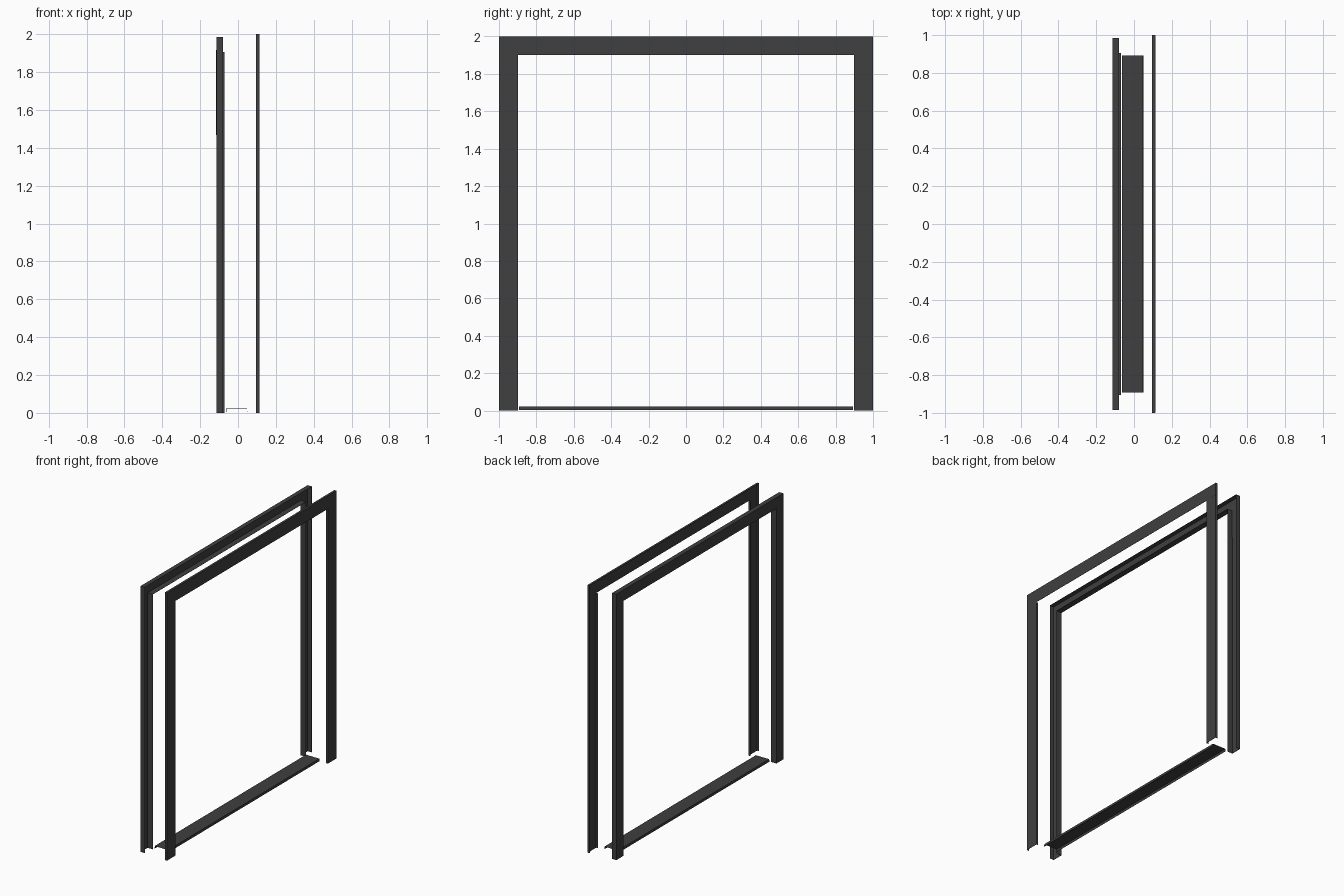
import bpy
import bmesh

cube = bpy.data.objects.get("Cube")
if cube:
    bpy.data.objects.remove(cube, do_unlink=True)

SHEET = 0.002  # metal thickness

dark_grey = bpy.data.materials.new("dark_grey_metal")
dark_grey.use_nodes = True
color = (0.05, 0.05, 0.05, 1)
dark_grey.diffuse_color = color
dark_grey.node_tree.nodes["Principled BSDF"].inputs["Base Color"].default_value = color


def loft(name, sections):
    """Join matching open cross-sections into a folded metal sheet."""
    bm = bmesh.new()
    rows = [[bm.verts.new(p) for p in section] for section in sections]
    for a, b in zip(rows, rows[1:]):
        for i in range(len(a) - 1):
            bm.faces.new((a[i], a[i + 1], b[i + 1], b[i]))
    bmesh.ops.recalc_face_normals(bm, faces=bm.faces)
    mesh = bpy.data.meshes.new(name)
    bm.to_mesh(mesh)
    bm.free()
    mesh.materials.append(dark_grey)
    obj = bpy.data.objects.new(name, mesh)
    bpy.context.collection.objects.link(obj)
    solid = obj.modifiers.new("thickness", "SOLIDIFY")
    solid.thickness = SHEET
    solid.offset = 0
    return obj


# Wall frame: channel swept up, across and down with mitred corners
# Profile pairs are (x, distance from the centre line of the opening)
channel = [(-0.08, 0.985), (-0.114, 0.985), (-0.114, 0.904), (-0.07, 0.904)]
top = 1.0
loft("channel_frame", [
    [(x, -d, 0) for x, d in channel],
    [(x, -d, top + d) for x, d in channel],
    [(x, d, top + d) for x, d in channel],
    [(x, d, 0) for x, d in channel],
])

# Cover trim: two legs with folded edges
FRONT, BACK, INNER, OUTER, HEAD = 0.112, 0.096, 0.9, 0.998, 1.902
for name, side in (("right_trim_leg", -1), ("left_trim_leg", 1)):
    leg = [(BACK, INNER), (FRONT, INNER), (FRONT, OUTER), (BACK, OUTER)]
    loft(name, [[(x, side * y, z) for x, y in leg] for z in (0, HEAD)])

# Cover trim: header with a return along the top and short end returns
head = [(FRONT, HEAD), (FRONT, 1.999), (BACK, 1.999)]
loft("trim_header", [[(x, y, z) for x, z in head] for y in (-0.999, 0.999)])
for name, side in (("right_header_return", -1), ("left_header_return", 1)):
    loft(name, [[(x, side * 0.999, z) for x in (BACK, FRONT)] for z in (HEAD, 1.999)])

# Sill: shallow tray turned down along both long edges
sill = [(-0.063, 0.004), (-0.062, 0.022), (0.047, 0.022), (0.048, 0.004)]
loft("sill", [[(x, y, z) for x, z in sill] for y in (-0.892, 0.892)])
